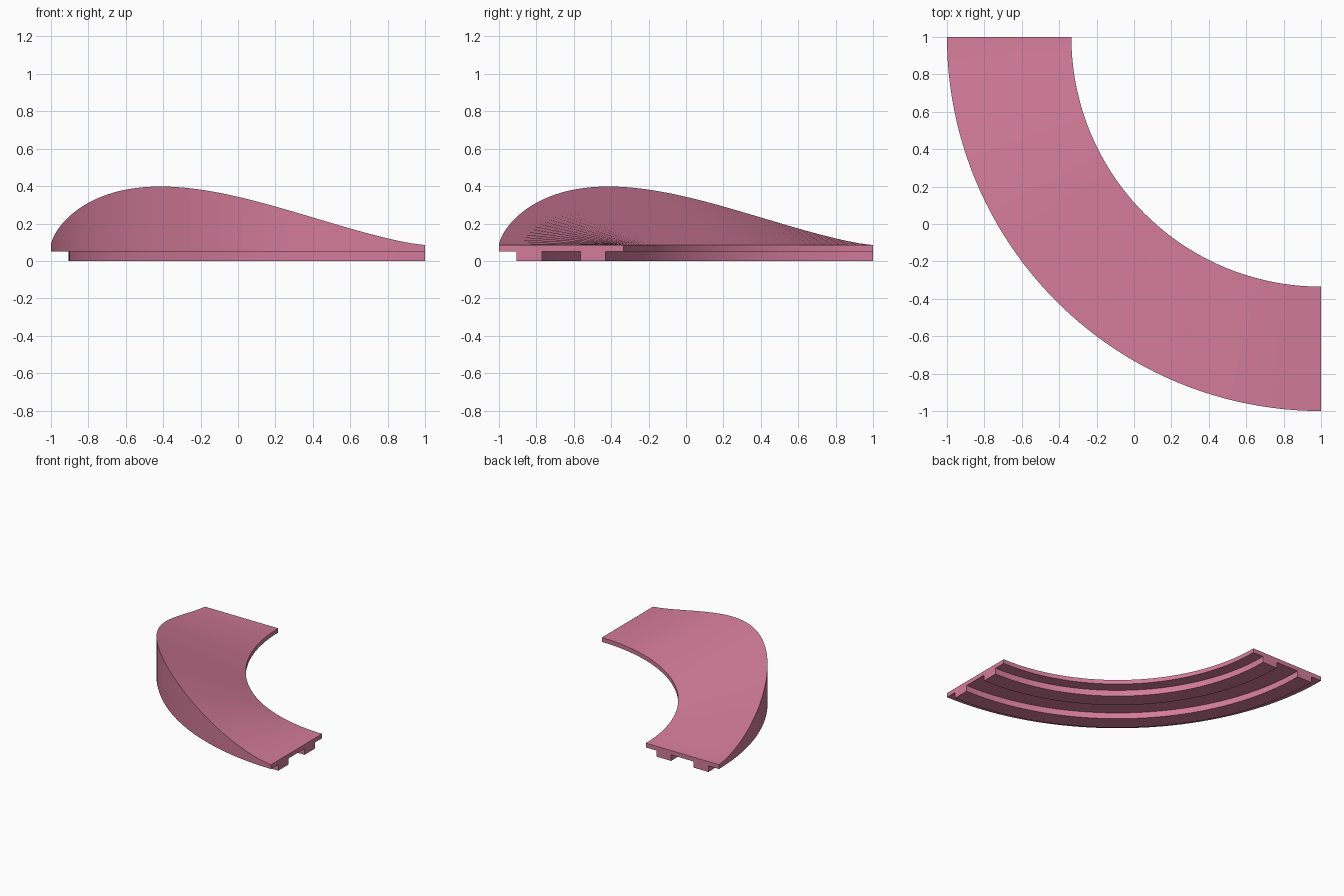
import bpy, bmesh
from math import sin, cos, pi, radians

if "Cube" in bpy.data.objects:
    bpy.data.objects.remove(bpy.data.objects["Cube"])

SEGMENTS = 48
CENTRE = (1.0, 1.0)
R_IN, R_OUT = 1.335, 2.0
DECK_Z, EDGE_Z, BANK = 0.05, 0.085, 0.313

pink = bpy.data.materials.new("pink_plastic")
pink.diffuse_color = (0.65, 0.20, 0.32, 1)
pink.use_nodes = True
pink.node_tree.nodes["Principled BSDF"].inputs["Base Color"].default_value = pink.diffuse_color


def sweep(name, section):
    """Sweep a closed (radius, z) section round the quarter turn; section(a) with a in 0..pi/2."""
    bm = bmesh.new()
    rings = []
    for i in range(SEGMENTS + 1):
        a = i / SEGMENTS * pi / 2
        rings.append([bm.verts.new((CENTRE[0] - r * cos(a), CENTRE[1] - r * sin(a), z))
                      for r, z in section(a)])
    n = len(rings[0])
    for p, q in zip(rings, rings[1:]):
        for k in range(n):
            bm.faces.new((p[k], p[(k + 1) % n], q[(k + 1) % n], q[k]))
    bm.faces.new(rings[0])
    bm.faces.new(rings[-1])
    bmesh.ops.recalc_face_normals(bm, faces=bm.faces)
    mesh = bpy.data.meshes.new(name)
    bm.to_mesh(mesh)
    bm.free()
    obj = bpy.data.objects.new(name, mesh)
    bpy.context.collection.objects.link(obj)
    mesh.materials.append(pink)
    bpy.ops.object.select_all(action='DESELECT')
    obj.select_set(True)
    bpy.context.view_layer.objects.active = obj
    bpy.ops.object.shade_smooth_by_angle(angle=radians(30))
    return obj


# Banked deck: the outer edge rises towards the middle of the turn
def deck_section(a):
    top = EDGE_Z + BANK * max(0.0, sin(2 * a)) ** 1.35
    return [(R_IN, DECK_Z), (R_OUT, DECK_Z), (R_OUT, top), (R_IN, EDGE_Z)]


sweep("banked_deck", deck_section)

# Two guide rails under the deck
for name, r0, r1 in (("inner_rail", 1.43, 1.565), ("outer_rail", 1.77, 1.905)):
    sweep(name, lambda a: [(r0, 0), (r1, 0), (r1, DECK_Z), (r0, DECK_Z)])
